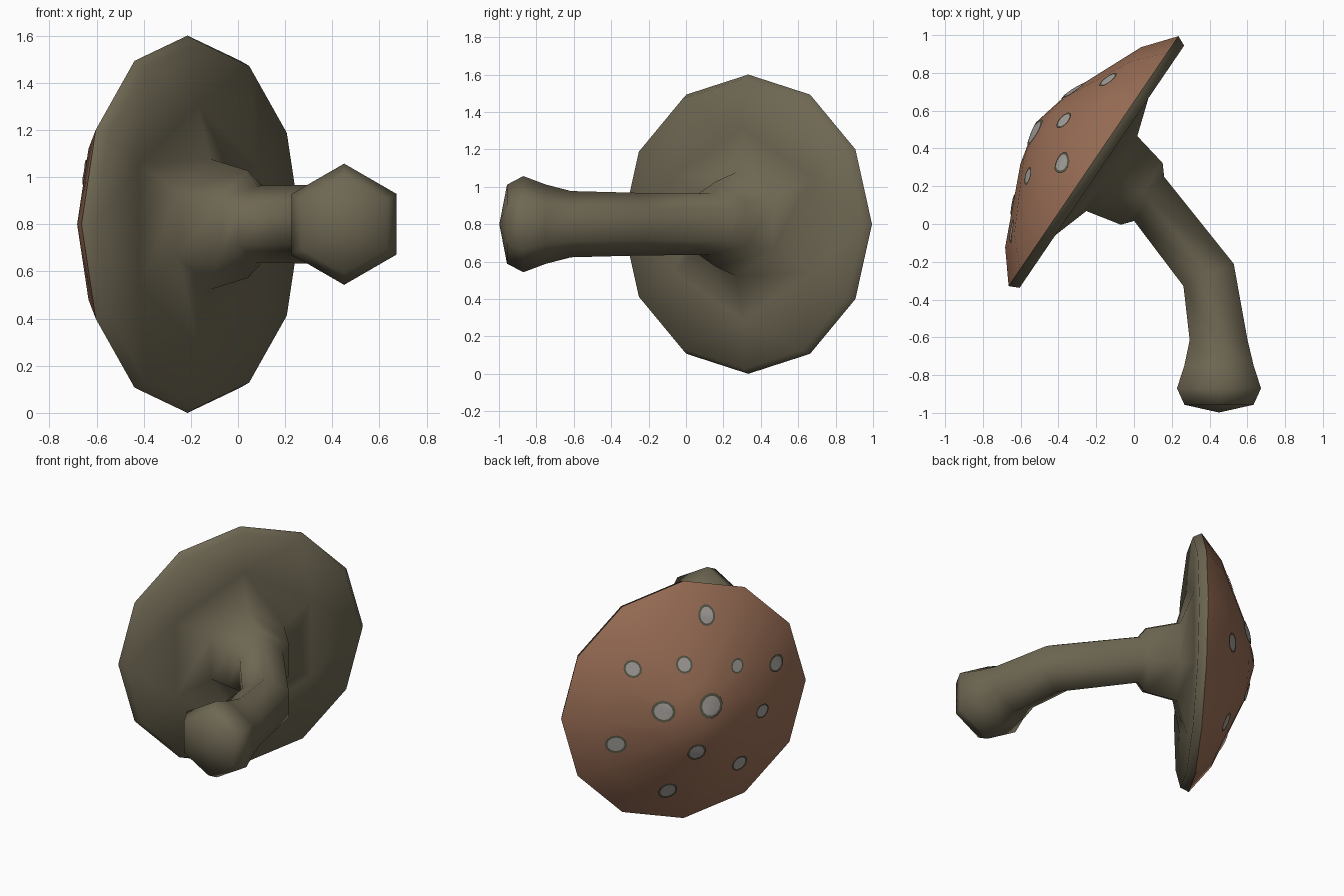
import bpy, bmesh, math
from mathutils import Vector
from mathutils.bvhtree import BVHTree

if "Cube" in bpy.data.objects:
    bpy.data.objects.remove(bpy.data.objects["Cube"])

def material(name, rgb):
    m = bpy.data.materials.new(name)
    m.diffuse_color = (*rgb, 1)
    m.use_nodes = True
    m.node_tree.nodes["Principled BSDF"].inputs["Base Color"].default_value = m.diffuse_color
    return m

BROWN = material("cap brown", (0.33, 0.16, 0.095))
OLIVE = material("stem olive", (0.155, 0.135, 0.085))
GREY = material("spot grey", (0.38, 0.36, 0.34))
DARK = material("spot border", (0.10, 0.10, 0.065))

# Tilted cap frame: centre of the rim, sideways direction, outward axis
C = Vector((-0.21, 0.33, 0.80))
U = Vector((0.562, 0.827, 0)).normalized()
A = Vector((-0.827, 0.562, 0)).normalized()
Z = Vector((0, 0, 1))

def ring(bm, centre, side, radius, n):
    return [bm.verts.new(centre + radius * (side * math.sin(t) + Z * math.cos(t)))
            for t in (2 * math.pi * i / n for i in range(n))]

def bridge(bm, a, b):
    n = len(a)
    for i in range(n):
        j = (i + 1) % n
        bm.faces.new((a[i], a[j], b[j], b[i]))

def fan(bm, a, point):
    p = bm.verts.new(point)
    for i in range(len(a)):
        bm.faces.new((a[i], a[(i + 1) % len(a)], p))

def finish(bm, name, mats, outward=None):
    bmesh.ops.recalc_face_normals(bm, faces=bm.faces)
    if outward is not None:
        bm.normal_update()
        flip = [f for f in bm.faces if f.normal.dot(outward) < 0]
        bmesh.ops.reverse_faces(bm, faces=flip)
    for f in bm.faces:
        f.smooth = True
    me = bpy.data.meshes.new(name)
    bm.to_mesh(me)
    for m in mats:
        me.materials.append(m)
    ob = bpy.data.objects.new(name, me)
    bpy.context.collection.objects.link(ob)
    return ob

# Cap dome
bm = bmesh.new()
rings = [ring(bm, C + A * a, U, r, 12)
         for r, a in ((0.80, 0.005), (0.64, 0.136), (0.23, 0.317))]
for a, b in zip(rings, rings[1:]):
    bridge(bm, a, b)
fan(bm, rings[-1], C + A * 0.372)
bm.normal_update()
tree = BVHTree.FromBMesh(bm)
finish(bm, "cap", [BROWN], A)

# Underside, collar and bent stem
bm = bmesh.new()
rim = ring(bm, C + A * 0.005, U, 0.80, 12)
lip = ring(bm, C - A * 0.048, U, 0.775, 12)
bridge(bm, rim, lip)
hexes = [ring(bm, C + A * a, U, r, 6)
         for r, a in ((0.51, -0.047), (0.277, -0.112), (0.228, -0.303), (0.163, -0.351))]
h = hexes[0]
for i in range(6):
    j = (i + 1) % 6
    v0, v1, v2 = lip[2 * i], lip[2 * i + 1], lip[(2 * i + 2) % 12]
    bm.faces.new((h[i], v0, v1))
    bm.faces.new((h[i], v1, h[j]))
    bm.faces.new((h[j], v1, v2))
X = Vector((1, 0, 0))
for x, y, r, side in ((0.395, -0.27, 0.168, Vector((0.914, 0.406, 0))),
                      (0.448, -0.615, 0.177, X), (0.45, -0.75, 0.212, X),
                      (0.45, -0.87, 0.257, X), (0.45, -0.957, 0.211, X)):
    hexes.append(ring(bm, Vector((x, y, 0.8)), side, r, 6))
for a, b in zip(hexes, hexes[1:]):
    bridge(bm, a, b)
fan(bm, hexes[-1], Vector((0.45, -0.998, 0.8)))
finish(bm, "stem_and_underside", [OLIVE])

# Spots: thin discs draped over the dome (sideways, height, radius)
spots = [(-0.10, 0.61, 0.058), (0.40, 0.35, 0.054), (0.09, 0.36, 0.052),
         (-0.26, 0.29, 0.046), (-0.55, 0.22, 0.056), (0.245, 0.09, 0.070),
         (-0.05, 0.10, 0.080), (-0.43, -0.05, 0.050), (0.51, -0.14, 0.063),
         (0.035, -0.21, 0.060), (-0.29, -0.39, 0.056), (0.17, -0.51, 0.060)]

def drape(p):
    hit = tree.ray_cast(p + A * 2, -A)[0]
    return (hit if hit else p) + A * 0.008

bm = bmesh.new()
for u, z, r in spots:
    c = C + U * u + Z * z
    loops = [ring(bm, c, U, r * k, 12) for k in (1.0, 0.77, 0.4)]
    for loop in loops:
        for v in loop:
            v.co = drape(v.co)
    for a, b in zip(loops, loops[1:]):
        bridge(bm, a, b)
    fan(bm, loops[-1], drape(c))
    bm.faces.ensure_lookup_table()
    for f in bm.faces[-36:-24]:
        f.material_index = 1
finish(bm, "cap_spots", [GREY, DARK], A)
